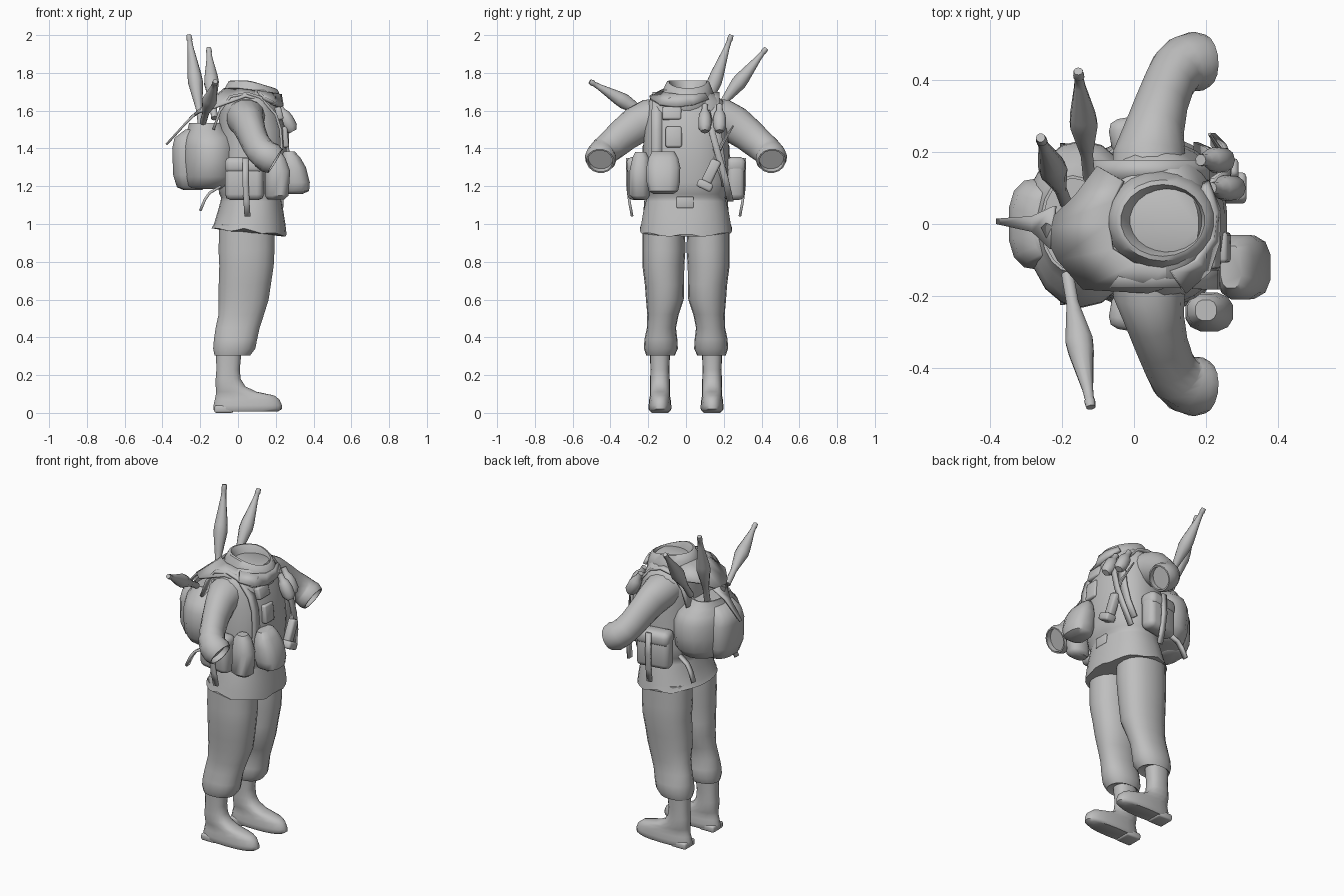
import bpy, bmesh, math
from mathutils import Vector, Euler

mat = bpy.data.materials.new("plain grey")
mat.diffuse_color = (0.52, 0.52, 0.52, 1)


def finish(name, bm):
    bmesh.ops.recalc_face_normals(bm, faces=bm.faces)
    me = bpy.data.meshes.new(name)
    bm.to_mesh(me)
    bm.free()
    ob = bpy.data.objects.new(name, me)
    me.materials.append(mat)
    bpy.context.collection.objects.link(ob)
    return ob


def tube(name, rings, n=16, p=2.0, upright=True, hollow=0):
    """Skin superellipse rings (x, y, z, radius_a, radius_b)."""
    bm = bmesh.new()
    centres = [Vector(r[:3]) for r in rings]
    loops = []
    for i, r in enumerate(rings):
        u, v = Vector((1, 0, 0)), Vector((0, 1, 0))
        if not upright:
            t = (centres[min(i + 1, len(rings) - 1)] - centres[max(i - 1, 0)]).normalized()
            u = t.cross(Vector((0, 0, 1))).normalized()
            v = u.cross(t)
        loop = []
        for k in range(n):
            a = 2 * math.pi * (k + 0.5) / n
            c, s = math.cos(a), math.sin(a)
            c = math.copysign(abs(c) ** (2 / p), c)
            s = math.copysign(abs(s) ** (2 / p), s)
            loop.append(bm.verts.new(centres[i] + u * c * r[3] + v * s * r[4]))
        loops.append(loop)
    for a, b in zip(loops, loops[1:]):
        for k in range(n):
            bm.faces.new((a[k], a[(k + 1) % n], b[(k + 1) % n], b[k]))
    bm.faces.new(loops[0])
    end = bm.faces.new(loops[-1])
    if hollow:
        bmesh.ops.recalc_face_normals(bm, faces=bm.faces)
        bmesh.ops.inset_region(bm, faces=[end], thickness=0.008)
        inner = bmesh.ops.extrude_discrete_faces(bm, faces=[end])["faces"][0]
        bmesh.ops.translate(bm, verts=inner.verts, vec=-inner.normal * hollow)
    return finish(name, bm)


def box(name, centre, size, rot=(0, 0, 0), bevel=0.03):
    bm = bmesh.new()
    bmesh.ops.create_cube(bm, size=1)
    for v in bm.verts:
        v.co = Vector((v.co.x * size[0], v.co.y * size[1], v.co.z * size[2]))
        v.co.rotate(Euler(rot))
        v.co += Vector(centre)
    bmesh.ops.bevel(bm, geom=bm.edges[:], offset=bevel, segments=2, profile=0.5, affect='EDGES')
    return finish(name, bm)


def sheet(name, a, b, thick=0.012):
    """Thin cloth between two polylines."""
    bm = bmesh.new()
    va, vb = ([bm.verts.new(q) for q in row] for row in (a, b))
    for i in range(len(a) - 1):
        bm.faces.new((va[i], va[i + 1], vb[i + 1], vb[i]))
    ob = finish(name, bm)
    m = ob.modifiers.new("thickness", 'SOLIDIFY')
    m.thickness, m.offset = thick, 0
    return ob


def strap(name, pts, width, side):
    d = Vector(side) * width / 2
    return sheet(name, [Vector(q) - d for q in pts], [Vector(q) + d for q in pts], 0.014)


# Jacket: flared skirt, gathered waist, bloused chest
P = 2.3
jacket = [(0.058, 0, 0.95, .2, .245), (0.062, 0, 1.0, .19, .238), (0.066, 0, 1.06, .176, .228),
          (0.07, 0, 1.12, .163, .213), (0.07, 0, 1.14, .16, .208), (0.072, 0, 1.158, .172, .215),
          (0.073, 0, 1.22, .182, .226), (0.076, 0, 1.35, .184, .228), (0.075, 0, 1.5, .178, .222),
          (0.06, 0, 1.6, .162, .212), (0.055, 0, 1.65, .15, .2), (0.06, 0, 1.685, .135, .155),
          (0.08, 0, 1.715, .1, .11)]
ob = tube("jacket", jacket, 32, P)
for v in ob.data.vertices:      # wavy hem, low at the front corners, split in the middle
    if v.co.z < 0.96:
        v.co.z += 0.02 - 0.17 * max(v.co.x - 0.05, 0) * min(1, 0.3 + abs(v.co.y) * 8)
        v.co.z += 0.008 * math.sin(v.co.x * 40)


def chest(y, z, lift=0.008):
    """Point on the front of the jacket."""
    for a, b in zip(jacket, jacket[1:]):
        if a[2] <= z <= b[2]:
            f = (z - a[2]) / (b[2] - a[2])
            cx, rx, ry = (a[i] + (b[i] - a[i]) * f for i in (0, 3, 4))
            x = cx + rx * max(0, 1 - (abs(y) / ry) ** P) ** (1 / P)
            return Vector((x + lift, y, z))


# Belt buckle
box("buckle", (0.232, -0.005, 1.115), (0.016, 0.09, 0.06), bevel=0.004)

for s in (-1, 1):
    # Baggy trousers gathered above the boot
    tube("trouser_leg", [(x, s * y, z, a, b) for x, y, z, a, b in (
        (-0.04, .135, .32, .07, .055), (-0.03, .135, .303, .095, .075), (-0.02, .133, .34, .113, .09),
        (-0.013, .133, .39, .116, .087), (-0.002, .13, .45, .118, .077), (0.017, .122, .52, .122, .083),
        (0.03, .112, .6, .134, .1), (0.036, .114, .68, .14, .104), (0.045, .12, .78, .146, .111),
        (0.045, .117, .86, .15, .114), (0.047, .118, 1.0, .148, .112))], 18, 2.2)
    # Boot with a rounded toe
    tube("boot", [((a + b) / 2, s * .138, z, (b - a) / 2, w) for a, b, z, w in (
        (-.125, .215, 0.008, .053), (-.133, .235, .02, .06), (-.132, .235, .04, .06),
        (-.125, .222, .07, .057), (-.12, .195, .092, .053), (-.118, .1, .112, .053),
        (-.119, .04, .14, .053), (-.119, .015, .18, .052), (-.115, .01, .23, .05),
        (-.118, .02, .33, .054))], 18, 2.4)
    box("boot_heel", (-.075, s * .138, .02), (.1, .1, .04), bevel=0.01)
    # Sleeve with open cuff
    tube("sleeve", [(x, s * y, z, a, b) for x, y, z, a, b in (
        (0.045, .12, 1.575, .11, .09), (0.042, .19, 1.56, .102, .105), (0.056, .26, 1.525, .084, .1),
        (0.075, .33, 1.472, .075, .09), (0.097, .39, 1.42, .072, .083), (0.118, .427, 1.39, .075, .08),
        (0.14, .445, 1.368, .08, .08), (0.172, .452, 1.348, .084, .084), (0.197, .454, 1.333, .074, .074))],
         16, 2, False, hollow=0.03)
    # Side pouch with flap and hanging strap, angled round the hip
    box("side_pouch", (.035, s * .252, 1.235), (.205, .095, .215), (0, 0, s * .17), 0.03)
    box("side_pouch_flap", (.035, s * .253, 1.31), (.205, .104, .09), (0, 0, s * .17), 0.03)
    strap("side_pouch_strap", [(0.04, s * .31, 1.35), (0.04, s * .312, 1.22),
                               (0.045, s * .3, 1.12), (0.05, s * .285, 1.04)], 0.032, (1, 0, 0))
    # Shoulder strap over to the backpack
    y = s * .15
    strap("shoulder_strap", [chest(s * (.2 if s > 0 else .15), 1.2)] +
          [chest(s * (w if s > 0 else .155), z, 0.012) for w, z in ((.185, 1.3), (.17, 1.4), (.16, 1.5), (.15, 1.58))] +
          [(0.12, y, 1.67), (0.05, y, 1.692), (-.04, y, 1.675), (-.095, y, 1.6), (-.13, y, 1.5)],
          0.055, (0, 1, 0))
    # Loose strap end below the backpack
    strap("backpack_strap_end", [(-.09, s * .19, 1.2), (-.15, s * .2, 1.165), (-.175, s * .205, 1.13),
                                 (-.2, s * .21, 1.07)], 0.03, (0, 1, 0))

# Neck scarf sloping down to the front
ob = tube("neck_scarf", [(0.07, .005, 1.65, .152, .145), (0.076, .01, 1.685, .158, .14), (0.08, .01, 1.725, .148, .127),
                         (0.08, .01, 1.757, .13, .113), (0.08, .01, 1.76, .117, .1),
                         (0.085, .01, 1.735, .104, .09), (0.09, .01, 1.69, .092, .082)], 22)
for v in ob.data.vertices:
    if v.co.x > 0.06:
        v.co.z -= 0.3 * (v.co.x - 0.06)
tube("collar", [(0.1, 0.01, 1.66, .085, .08), (0.1, 0.01, 1.7, .08, .072), (0.1, 0.01, 1.712, .072, .064)],
     16, hollow=0.03)
# Cloth draped over the shoulder, front fold and pointed tail
sheet("scarf_drape",
      [(-.03, .12, 1.7), (-.06, .06, 1.715), (-.07, 0, 1.715), (-.06, -.07, 1.715), (0, -.11, 1.715),
       (.08, -.12, 1.705), (.2, -.08, 1.67)],
      [(-.1, .16, 1.65), (-.16, .08, 1.62), (-.255, -.01, 1.56), (-.21, -.1, 1.59), (-.14, -.18, 1.61),
       (.04, -.19, 1.675), (.2, -.14, 1.63)])
sheet("scarf_front_fold",
      [(.1, -.13, 1.7), (.17, -.1, 1.69), (.215, -.04, 1.685), (.222, .03, 1.685), (.195, .1, 1.69)],
      [(.14, -.19, 1.665), (.205, -.13, 1.63), (.23, -.05, 1.62), (.232, .04, 1.63), (.2, .12, 1.66)], 0.02)
sheet("scarf_tail", [(-.22, .05, 1.59), (-.28, .022, 1.53), (-.38, .015, 1.42)],
      [(-.23, -.07, 1.58), (-.28, -.022, 1.53), (-.38, 0, 1.42)])

# Backpack with open top and a bulging rear pocket
tube("backpack", [(-.16, 0, 1.185, .1, .13), (-.15, 0, 1.2, .135, .18), (-.145, 0, 1.25, .15, .222),
                  (-.145, 0, 1.33, .155, .233), (-.145, 0, 1.41, .155, .23), (-.15, 0, 1.46, .14, .205),
                  (-.16, 0, 1.495, .11, .165), (-.17, 0, 1.535, .09, .135)], 18, 2.1, hollow=0.03)
tube("backpack_rear_pocket", [(-.24, 0, 1.18, .05, .08), (-.245, 0, 1.195, .08, .105), (-.25, 0, 1.26, .095, .13),
                              (-.25, 0, 1.4, .1, .13), (-.25, 0, 1.455, .088, .115), (-.23, 0, 1.5, .05, .09)],
     14, 2.8)

# Rockets sticking out of the backpack
for base, tip in (((-.19, .06, 1.5), (-.26, .24, 2.0)), ((-.125, .13, 1.56), (-.155, .425, 1.93)),
                  ((-.185, -.14, 1.54), (-.12, -.51, 1.755))):
    b, d = Vector(base), Vector(tip) - Vector(base)
    tube("rocket", [(*(b + d * f), r, r) for f, r in ((0, .018), (.22, .018), (.3, .024), (.5, .04),
                    (.58, .037), (.86, .016), (.94, .013), (.95, .016), (1, .013))], 10, 2, False)

# Front canteen pouch and smaller hip pouch
tube("canteen_pouch", [(.3, -.12, 1.16, .045, .055), (.31, -.12, 1.175, .068, .08), (.308, -.12, 1.22, .074, .09),
                       (.295, -.12, 1.3, .066, .092), (.282, -.12, 1.35, .05, .08),
                       (.27, -.12, 1.385, .03, .06)], 12, 2.8)
tube("hip_pouch", [(.2, -.24, 1.13, .045, .035), (.205, -.245, 1.15, .064, .055), (.21, -.245, 1.28, .068, .056),
                   (.2, -.24, 1.35, .052, .045), (.2, -.24, 1.38, .03, .03)], 12, 2.4)

# Chest pockets
box("chest_pocket", chest(-.065, 1.46, -.005), (.04, .085, .11), (0, -.1, 0), 0.01)
box("chest_upper_pocket", chest(-.075, 1.585, -.005), (.04, .1, .07), (0, -.25, 0), 0.01)

# Two grenades hanging outward on the chest
for y, x in ((.1, .215), (.178, .185)):
    a, d = Vector((x, y, 1.63)), Vector((.075, 0, -.14))
    tube("grenade", [(*(a + d * f), r, r * 1.05) for f, r in (
        (0, .016), (.22, .018), (.35, .03), (.55, .036), (.85, .035), (1, .02))], 10, 2, False)

# Angled torch with clip rod and diagonal strap
box("torch_body", (.268, .13, 1.27), (.045, .055, .15), (-.45, 0, 0), 0.012)
box("torch_head", (.28, .1, 1.205), (.065, .085, .045), (-.45, 0, 0), 0.012)
tube("torch_rod", [(.262, .14, 1.32, .012, .012), (.25, .19, 1.42, .009, .009), (.21, .25, 1.52, .005, .005)],
     6, 2, False)
strap("diagonal_strap", [chest(.11, 1.6, .012), (.262, .14, 1.48), (.265, .17, 1.37), (.25, .205, 1.25),
                         (.22, .235, 1.12)], 0.035, (0, 1, 0))

# Smooth shading with sharp edges kept
bpy.ops.object.select_all(action='SELECT')
bpy.context.view_layer.objects.active = bpy.context.selected_objects[0]
bpy.ops.object.shade_smooth_by_angle(angle=math.radians(50))
